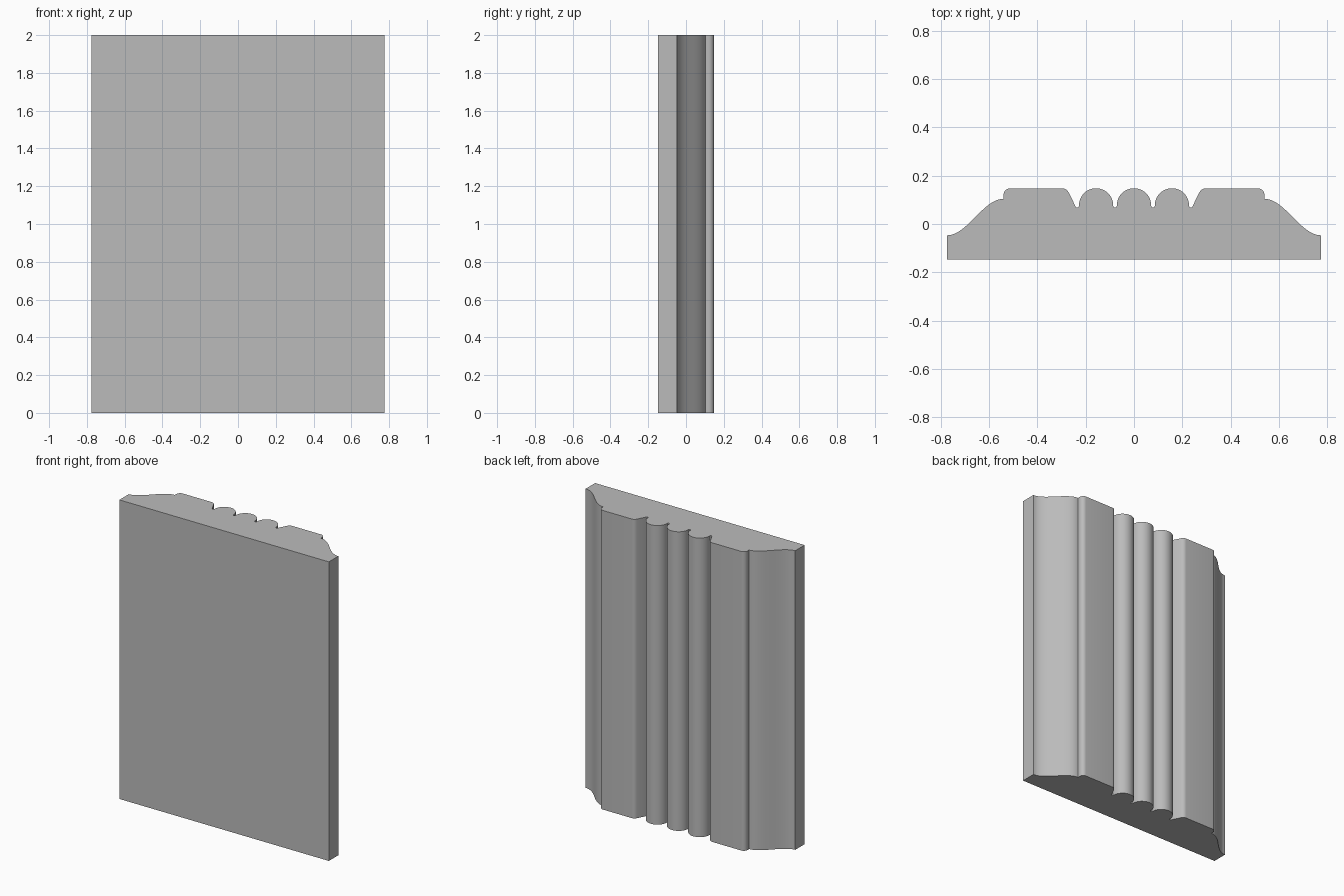
import bpy
import bmesh
from math import cos, sin, pi, radians

cube = bpy.data.objects.get("Cube")
if cube:
    bpy.data.objects.remove(cube, do_unlink=True)

HEIGHT = 2.0
BACK, FACE = -0.147, 0.148
PITCH, BEAD_R = 0.157, 0.071
BEAD_Y = FACE - BEAD_R


def arc(cx, cy, rx, ry, start, end, steps):
    """Points on an elliptical arc, angles in degrees."""
    angles = [radians(start + (end - start) * i / steps) for i in range(steps + 1)]
    return [(cx + rx * cos(a), cy + ry * sin(a)) for a in angles]


def groove(x):
    """Small rounded bottom between neighbouring beads."""
    return arc(x, BEAD_Y - 0.002, PITCH / 2 - BEAD_R, 0.007, 180, 360, 6)


# Half of the cross-section, from the centre line outwards
half = arc(0, BEAD_Y, BEAD_R, BEAD_R, 90, 0, 12)            # half of centre bead
half += groove(PITCH / 2)
half += arc(PITCH, BEAD_Y, BEAD_R, BEAD_R, 180, 0, 24)      # side bead
half += groove(PITCH * 1.5)
half += arc(0.298, 0.118, 0.03, 0.03, 155, 90, 6)           # sloped, eased flat band
half += arc(0.512, 0.12, 0.028, 0.028, 90, 0, 8)
x0, x1, y0, y1 = 0.54, 0.775, 0.104, -0.047
steps = 20
half += [(x0 + (x1 - x0) * i / steps,                       # ogee edge
          (y0 + y1) / 2 + (y0 - y1) / 2 * cos(pi * i / steps))
         for i in range(steps + 1)]
half.append((x1, BACK))

# Mirror into a closed outline and extrude to full height
outline = [(-x, y) for x, y in reversed(half[1:])] + half
bm = bmesh.new()
base = bm.faces.new([bm.verts.new((x, y, 0)) for x, y in outline])
top = bmesh.ops.extrude_face_region(bm, geom=[base])["geom"]
bmesh.ops.translate(bm, vec=(0, 0, HEIGHT),
                    verts=[v for v in top if isinstance(v, bmesh.types.BMVert)])
bmesh.ops.recalc_face_normals(bm, faces=bm.faces)
mesh = bpy.data.meshes.new("fluted_moulding")
bm.to_mesh(mesh)
bm.free()

# Plain grey finish
grey = bpy.data.materials.new("plain_grey")
grey.use_nodes = True
colour = (0.5, 0.5, 0.5, 1)
grey.diffuse_color = colour
grey.node_tree.nodes["Principled BSDF"].inputs["Base Color"].default_value = colour
mesh.materials.append(grey)

moulding = bpy.data.objects.new("fluted_moulding", mesh)
bpy.context.collection.objects.link(moulding)
bpy.ops.object.select_all(action="DESELECT")
moulding.select_set(True)
bpy.context.view_layer.objects.active = moulding
bpy.ops.object.shade_smooth_by_angle(angle=radians(30))
